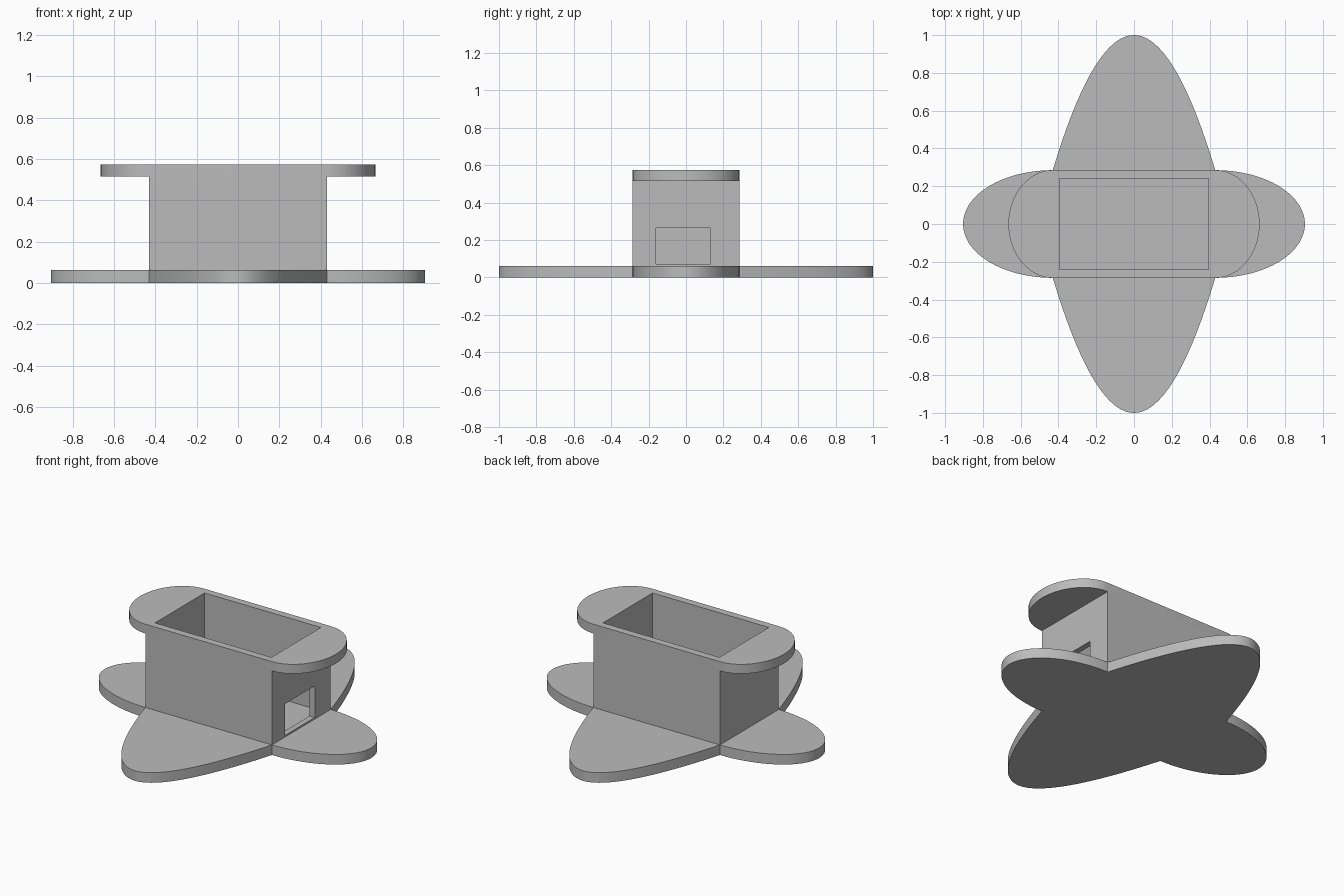
import bpy
import bmesh
from math import sin, cos, pi, radians

if "Cube" in bpy.data.objects:
    bpy.data.objects.remove(bpy.data.objects["Cube"], do_unlink=True)

HALF_X, HALF_Y = 0.43, 0.285      # outer size of the box walls
IN_X, IN_Y = 0.395, 0.24          # cavity
BASE_Z, RIM_Z, TOP_Z = 0.062, 0.516, 0.573

grey = bpy.data.materials.new("plain_grey")
grey.use_nodes = True
grey.diffuse_color = (0.5, 0.5, 0.5, 1)
grey.node_tree.nodes["Principled BSDF"].inputs["Base Color"].default_value = (0.5, 0.5, 0.5, 1)


def prism(name, outline, z0, z1):
    """Extrude a counter-clockwise outline between two heights."""
    bm = bmesh.new()
    face = bm.faces.new([bm.verts.new((x, y, z0)) for x, y in outline])
    top = bmesh.ops.extrude_face_region(bm, geom=[face])["geom"]
    moved = [v for v in top if isinstance(v, bmesh.types.BMVert)]
    bmesh.ops.translate(bm, verts=moved, vec=(0, 0, z1 - z0))
    bmesh.ops.recalc_face_normals(bm, faces=bm.faces)
    mesh = bpy.data.meshes.new(name)
    bm.to_mesh(mesh)
    bm.free()
    mesh.materials.append(grey)
    obj = bpy.data.objects.new(name, mesh)
    bpy.context.collection.objects.link(obj)
    return obj


def activate(obj):
    bpy.ops.object.select_all(action="DESELECT")
    obj.select_set(True)
    bpy.context.view_layer.objects.active = obj


def cut(obj, cutter):
    """Subtract the cutter for good and delete it."""
    activate(obj)
    mod = obj.modifiers.new("cut", "BOOLEAN")
    mod.operation, mod.solver, mod.object = "DIFFERENCE", "EXACT", cutter
    bpy.ops.object.modifier_apply(modifier=mod.name)
    bpy.data.objects.remove(cutter, do_unlink=True)


def rect(x0, x1, y0, y1):
    return [(x0, y0), (x1, y0), (x1, y1), (x0, y1)]


def round_end(reach, steps=40):
    """Half ellipse on the +x end, from the front corner to the back corner."""
    angles = [pi * (i / steps - 0.5) for i in range(steps + 1)]
    return [(HALF_X + reach * cos(a), HALF_Y * sin(a)) for a in angles]


def petal(steps=48):
    """Parabolic petal on the +y side, between the two back corners."""
    ts = [1 - 2 * i / steps for i in range(1, steps)]
    return [(HALF_X * t, 1 - (1 - HALF_Y) * t * t) for t in ts]


def with_opposite(points):
    """Add the same points turned half way round."""
    return points + [(-x, -y) for x, y in points]


# Four-petal base plate
base = prism("base_plate", with_opposite(round_end(0.475) + petal()), 0, BASE_Z)

# Hollow box walls with a window in the +x end
walls = prism("box_walls", rect(-HALF_X, HALF_X, -HALF_Y, HALF_Y), BASE_Z, RIM_Z)
cut(walls, prism("cavity_cutter", rect(-IN_X, IN_X, -IN_Y, IN_Y), -0.1, 1))
cut(walls, prism("window_cutter", rect(0.3, 0.5, -0.16, 0.13), 0.072, 0.265))

# Rim with rounded ends around the open top
rim = prism("top_rim", with_opposite(round_end(0.235)), RIM_Z, TOP_Z)
cut(rim, prism("rim_cutter", rect(-IN_X, IN_X, -IN_Y, IN_Y), 0, 1))

for part in (base, walls, rim):
    activate(part)
    bpy.ops.object.shade_smooth_by_angle(angle=radians(30))
